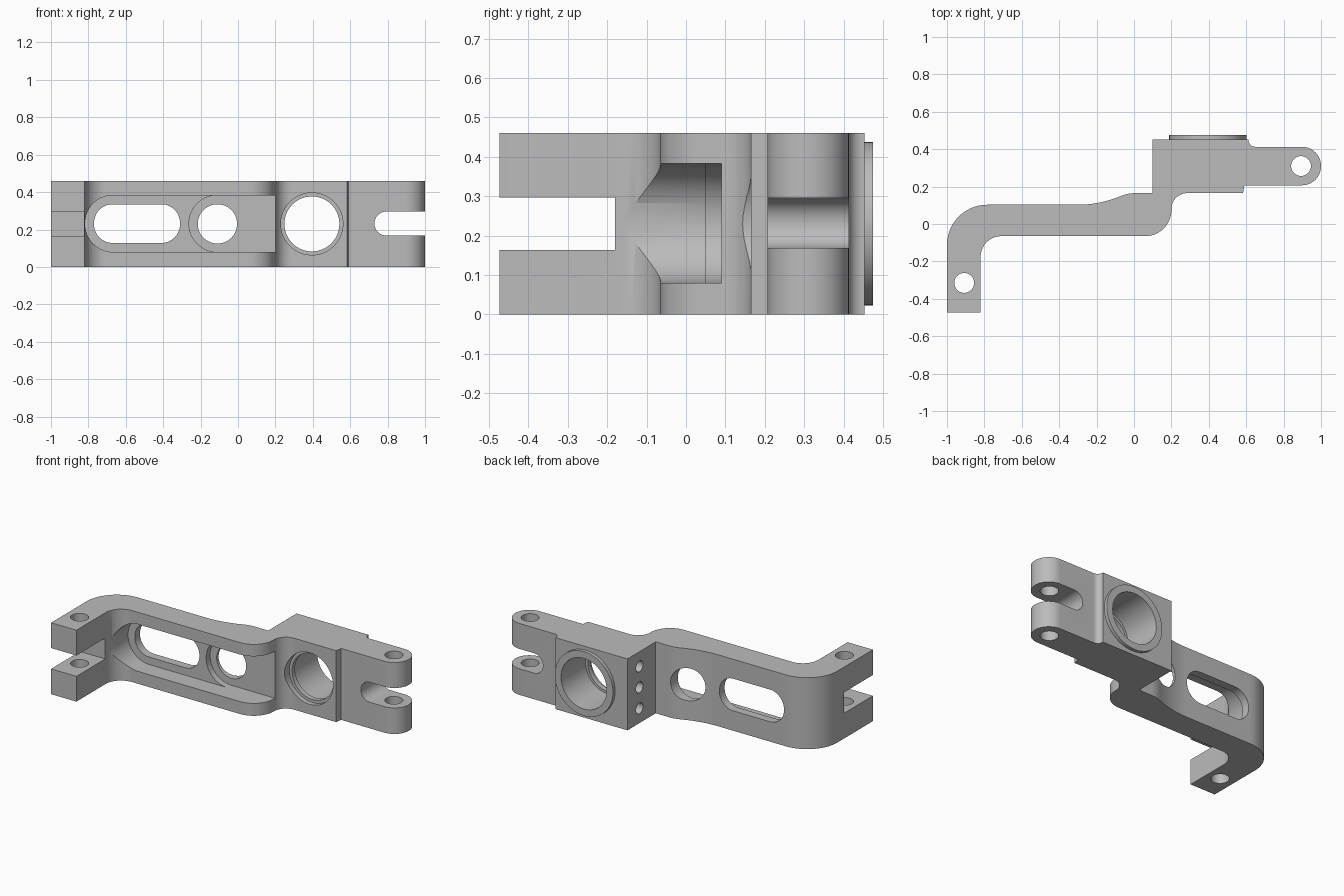
import bpy, bmesh, math
from mathutils import Vector

cube = bpy.data.objects.get("Cube")
if cube:
    bpy.data.objects.remove(cube, do_unlink=True)

H = 0.46
MID = H / 2

metal = bpy.data.materials.new("plain grey metal")
metal.use_nodes = True
GREY = (0.5, 0.5, 0.5, 1)
metal.diffuse_color = GREY
metal.node_tree.nodes["Principled BSDF"].inputs["Base Color"].default_value = GREY


def rounded(corners, steps=14):
    """Closed outline from (u, v, radius) corners, each filleted by its radius."""
    pts = []
    for i, (u, v, r) in enumerate(corners):
        c = Vector((u, v))
        if r == 0:
            pts.append(c)
            continue
        a = (Vector(corners[i - 1][:2]) - c).normalized()
        b = (Vector(corners[(i + 1) % len(corners)][:2]) - c).normalized()
        half = a.angle(b) / 2
        centre = c + (a + b).normalized() * (r / math.sin(half))
        start = c + a * (r / math.tan(half)) - centre
        end = c + b * (r / math.tan(half)) - centre
        sweep = math.pi - 2 * half
        for k in range(steps + 1):
            t = k / steps
            pts.append(centre + (start * math.sin((1 - t) * sweep)
                                 + end * math.sin(t * sweep)) / math.sin(sweep))
    return pts


def circle(u, v, r, n=56):
    return [Vector((u + r * math.cos(math.tau * k / n),
                    v + r * math.sin(math.tau * k / n))) for k in range(n)]


def box(u0, u1, v0, v1, left=0, right=0):
    """Rectangle with its left and right end corners rounded."""
    return rounded([(u0, v0, left), (u1, v0, right), (u1, v1, right), (u0, v1, left)])


def prism(name, pts, axis, lo, hi):
    """Extrude an outline along an axis between lo and hi."""
    place = {"x": lambda p, t: (t, p.x, p.y),
             "y": lambda p, t: (p.x, t, p.y),
             "z": lambda p, t: (p.x, p.y, t)}[axis]
    bm = bmesh.new()
    rings = [[bm.verts.new(place(p, t)) for p in pts] for t in (lo, hi)]
    for ring in rings:
        bm.faces.new(ring)
    for i in range(len(pts)):
        j = (i + 1) % len(pts)
        bm.faces.new((rings[0][i], rings[0][j], rings[1][j], rings[1][i]))
    bmesh.ops.recalc_face_normals(bm, faces=bm.faces)
    mesh = bpy.data.meshes.new(name)
    bm.to_mesh(mesh)
    bm.free()
    mesh.materials.append(metal)
    ob = bpy.data.objects.new(name, mesh)
    bpy.context.collection.objects.link(ob)
    return ob


def combine(target, tool, operation):
    tool.hide_render = True
    mod = target.modifiers.new(tool.name, "BOOLEAN")
    mod.operation = operation
    mod.solver = "EXACT"
    mod.object = tool
    bpy.context.view_layer.objects.active = target
    bpy.ops.object.modifier_apply(modifier=mod.name)
    bpy.data.objects.remove(tool, do_unlink=True)


# Offset arm: plan outline extruded to full height
arm = prism("bracket_arm", rounded([
    (-1, -0.473, 0), (-0.82, -0.473, 0), (-0.82, -0.065, 0.11),
    (0.2, -0.065, 0.14), (0.2, 0.165, 0.085),
    (0.583, 0.165, 0), (0.59, 0.207, 0),
    (1, 0.207, 0.1025), (1, 0.413, 0.1025),
    (0.612, 0.413, 0.036), (0.612, 0.453, 0),
    (0.1, 0.453, 0), (0.1, 0.165, 0),
    (-0.03, 0.165, 0.2), (-0.19, 0.103, 0.6), (-1, 0.103, 0.215)]), "z", 0, H)

# Raised bearing collar on the back
combine(arm, prism("collar", circle(0.395, MID, 0.207), "y", 0.42, 0.475), "UNION")

cuts = [
    # Front pocket with a deeper step around the round window
    ("pocket", box(-0.818, 0.22, 0.08, 0.383, left=0.15), "y", -0.3, 0.05),
    ("deep_pocket", box(-0.262, 0.22, 0.08, 0.383, left=0.15), "y", -0.25, 0.09),
    # Windows through the web
    ("long_window", box(-0.77, -0.31, 0.128, 0.335, 0.1, 0.1), "y", -0.2, 0.3),
    ("round_window", circle(-0.11, MID, 0.105), "y", -0.2, 0.3),
    # Bearing bore with a retaining lip near the front
    ("bore", circle(0.395, MID, 0.147), "y", 0, 0.6),
    ("front_counterbore", circle(0.395, MID, 0.166), "y", 0, 0.195),
    ("back_counterbore", circle(0.395, MID, 0.163), "y", 0.225, 0.6),
    # Fork slots
    ("left_fork_slot", box(0.73, 1.2, 0.168, 0.296, left=0.063), "y", 0.1, 0.6),
    ("right_fork_slot", box(-0.6, -0.18, 0.163, 0.297), "x", -1.2, -0.7),
    # Pin holes
    ("left_pin_hole", circle(0.893, 0.31, 0.053), "z", -0.1, 0.6),
    ("right_pin_hole", circle(-0.908, -0.315, 0.053), "z", -0.1, 0.6),
]
# Row of small holes in the side of the bearing block
for k in (-1, 0, 1):
    cuts.append((f"side_hole_{k + 2}", circle(0.33, MID + k * 0.135, 0.035, 32),
                 "x", 0.0, 0.2))
for cut in cuts:
    combine(arm, prism(*cut), "DIFFERENCE")

# Smooth curved walls, sharp edges
bpy.ops.object.select_all(action="DESELECT")
arm.select_set(True)
bpy.context.view_layer.objects.active = arm
bpy.ops.object.shade_smooth_by_angle(angle=math.radians(30))
